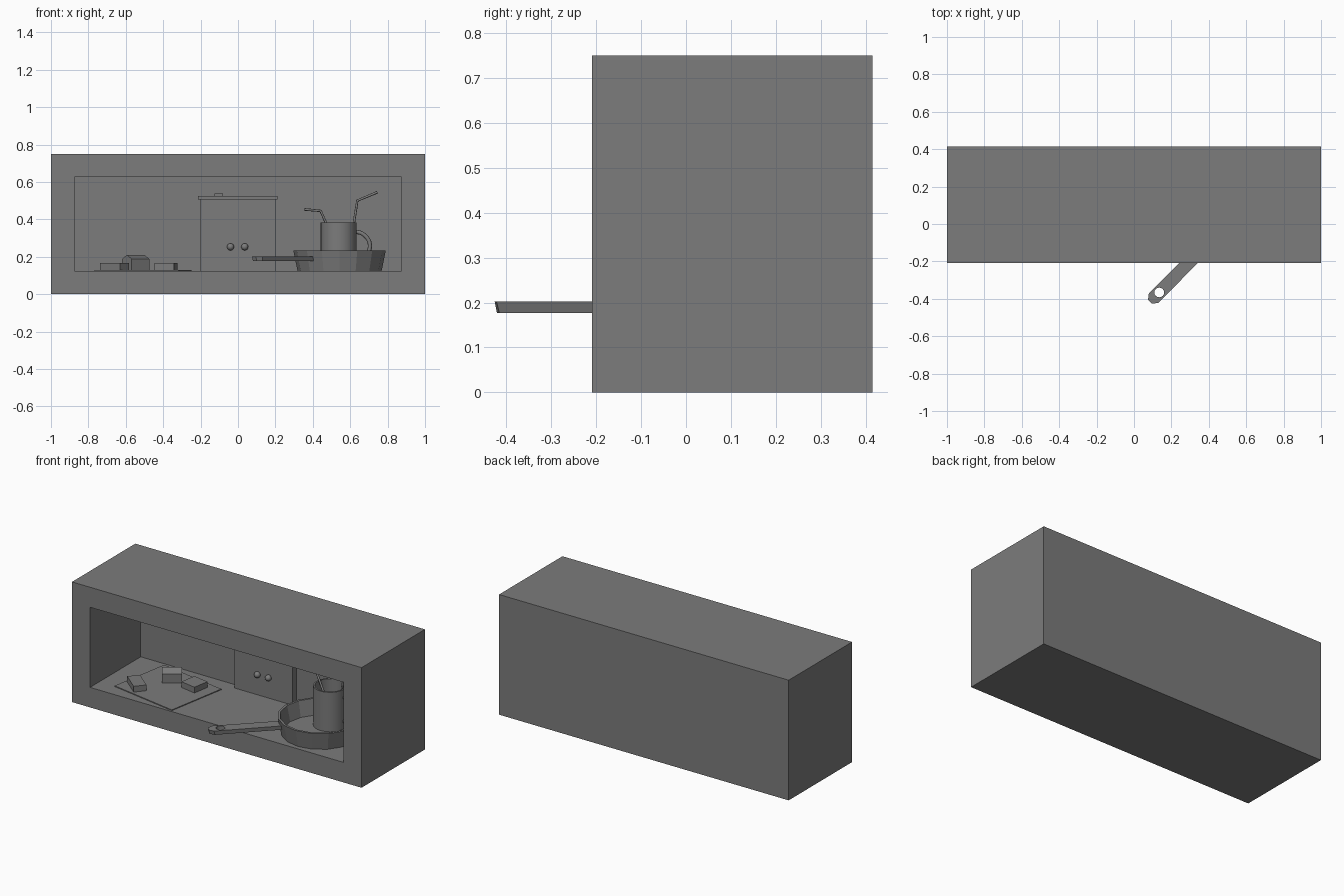
import bpy, bmesh
from math import radians, pi, cos, sin
from mathutils import Matrix, Vector

if "Cube" in bpy.data.objects:
    bpy.data.objects.remove(bpy.data.objects["Cube"], do_unlink=True)

GREY = (0.2, 0.2, 0.2, 1)
grey = bpy.data.materials.new("plain_grey")
grey.use_nodes = True
grey.diffuse_color = GREY
grey.node_tree.nodes["Principled BSDF"].inputs["Base Color"].default_value = GREY

FLOOR = 0.125


def finish(bm, name, loc=(0, 0, 0), turn=0, smooth=False):
    bmesh.ops.recalc_face_normals(bm, faces=bm.faces)
    mesh = bpy.data.meshes.new(name)
    bm.to_mesh(mesh)
    bm.free()
    mesh.materials.append(grey)
    ob = bpy.data.objects.new(name, mesh)
    ob.location = loc
    ob.rotation_euler.z = radians(turn)
    bpy.context.collection.objects.link(ob)
    if smooth:
        bpy.ops.object.select_all(action='DESELECT')
        ob.select_set(True)
        bpy.context.view_layer.objects.active = ob
        bpy.ops.object.shade_smooth_by_angle(angle=radians(35))
    return ob


def block_mesh(size):
    """Box centred in x and y, standing on its own z = 0."""
    bm = bmesh.new()
    bmesh.ops.create_cube(bm, size=1)
    bmesh.ops.translate(bm, verts=bm.verts, vec=(0, 0, 0.5))
    bmesh.ops.scale(bm, verts=bm.verts, vec=size)
    return bm


def block(name, size, loc, turn=0):
    return finish(block_mesh(size), name, loc, turn)


def lathe(name, profile, loc, sides, smooth=False):
    """Spin a radius/height profile; the ends on the axis close it."""
    bm = bmesh.new()
    verts = [bm.verts.new((r, 0, z)) for r, z in profile]
    edges = [bm.edges.new(pair) for pair in zip(verts, verts[1:])]
    bmesh.ops.spin(bm, geom=verts + edges, cent=(0, 0, 0), axis=(0, 0, 1),
                   angle=2 * pi, steps=sides)
    bmesh.ops.remove_doubles(bm, verts=bm.verts, dist=0.0005)
    return finish(bm, name, loc, 0, smooth)


def tube(name, points, radius, smooth_path=False):
    """Round bar along a path."""
    curve = bpy.data.curves.new(name, 'CURVE')
    curve.dimensions = '3D'
    curve.bevel_depth = radius
    curve.bevel_resolution = 2
    curve.use_fill_caps = True
    if smooth_path:
        spline = curve.splines.new('BEZIER')
        spline.bezier_points.add(len(points) - 1)
        for bp, co in zip(spline.bezier_points, points):
            bp.co = co
            bp.handle_left_type = bp.handle_right_type = 'AUTO'
        spline.resolution_u = 5
    else:
        spline = curve.splines.new('POLY')
        spline.points.add(len(points) - 1)
        for sp, co in zip(spline.points, points):
            sp.co = (*co, 1)
    curve.materials.append(grey)
    ob = bpy.data.objects.new(name, curve)
    bpy.context.collection.objects.link(ob)


# Cabinet: a box with a deep recess in the front face
bm = block_mesh((2, 0.625, 0.75))
bm.faces.ensure_lookup_table()
bm.normal_update()
front = [f for f in bm.faces if f.normal.y < -0.9]
bmesh.ops.inset_region(bm, faces=front, thickness=0.125, use_even_offset=True)
back = bmesh.ops.extrude_face_region(bm, geom=front)
bmesh.ops.delete(bm, geom=front, context='FACES')
bmesh.ops.translate(bm, vec=(0, 0.5, 0),
                    verts=[v for v in back["geom"] if isinstance(v, bmesh.types.BMVert)])
finish(bm, "cabinet", (0, 0.103, 0))

# Cupboard against the back wall
block("cupboard", (0.4, 0.045, 0.38), (0, 0.275, FLOOR))
block("cupboard_top", (0.425, 0.055, 0.02), (-0.002, 0.27, 0.505))
block("cupboard_top_knob", (0.045, 0.03, 0.012), (-0.103, 0.275, 0.525))
for side, x in (("right", -0.04), ("left", 0.036)):
    bm = bmesh.new()
    bmesh.ops.create_uvsphere(bm, u_segments=16, v_segments=10, radius=0.019)
    finish(bm, side + "_door_knob", (x, 0.247, 0.253), 0, True)

# Mat with three wrapped pieces
block("mat", (0.457, 0.396, 0.005), (-0.508, 0.035, FLOOR), -10)
block("small_block", (0.14, 0.075, 0.036), (-0.66, -0.055, 0.13), -40)
block("square_block", (0.105, 0.105, 0.036), (-0.385, 0.12, 0.13), -10)
bm = block_mesh((0.115, 0.09, 0.058))
top_ends = [e for e in bm.edges
            if all(v.co.z > 0.05 for v in e.verts)
            and abs(e.verts[0].co.x - e.verts[1].co.x) < 0.01]
ridge = bmesh.ops.subdivide_edges(bm, edges=top_ends, cuts=1)
for v in bm.verts:
    if v.co.z > 0.05 and abs(v.co.y) < 0.01:
        v.co.z += 0.022
finish(bm, "gabled_block", (-0.547, 0.13, 0.13), 35)

# Pan
PAN = Vector((0.543, 0.042, FLOOR))
lathe("pan", [(0, 0), (0.225, 0), (0.247, 0.108), (0.233, 0.108),
              (0.212, 0.012), (0, 0.012)], PAN, 16)

# Pan handle: flat bar with a chamfered end, drilled for hanging
outline = [(0.215, 0.034), (0.62, 0.036), (0.647, 0.015)]
outline += [(x, -y) for x, y in reversed(outline)]
bm = bmesh.new()
low = [bm.verts.new((x - (0.006 if x > 0.6 else 0), y * 0.92, 0)) for x, y in outline]
high = [bm.verts.new((x, y, 0.025)) for x, y in outline]
bm.faces.new(low)
bm.faces.new(high)
for i in range(len(low)):
    j = (i + 1) % len(low)
    bm.faces.new((low[i], low[j], high[j], high[i]))
handle = finish(bm, "pan_handle", PAN + Vector((0, 0, 0.052)), 225)
bm = bmesh.new()
hole = PAN + Vector((cos(radians(225)), sin(radians(225)), 0)) * 0.577
bmesh.ops.create_cone(bm, cap_ends=True, segments=16, radius1=0.026, radius2=0.026, depth=0.3)
cutter = finish(bm, "hole_cutter", hole)
cutter.hide_render = True
cutter.hide_viewport = True
cut = handle.modifiers.new("hanging_hole", 'BOOLEAN')
cut.operation = 'DIFFERENCE'
cut.solver = 'EXACT'
cut.object = cutter

# Mug with bent straws
MUG = Vector((0.538, 0.14, 0.137))
lathe("mug", [(0, 0), (0.096, 0), (0.096, 0.246), (0.086, 0.246),
              (0.086, 0.012), (0, 0.012)], MUG, 32, True)


def beside_mug(path):
    return [(x, MUG.y, z) for x, z in path]


tube("mug_handle", beside_mug([(0.625, 0.335), (0.67, 0.32), (0.705, 0.265),
                               (0.685, 0.21), (0.625, 0.18)]), 0.011, True)
tube("right_straw", beside_mug([(0.57, 0.155), (0.442, 0.445), (0.355, 0.453)]), 0.007)
tube("left_straw", beside_mug([(0.585, 0.155), (0.638, 0.5), (0.745, 0.545)]), 0.007)
